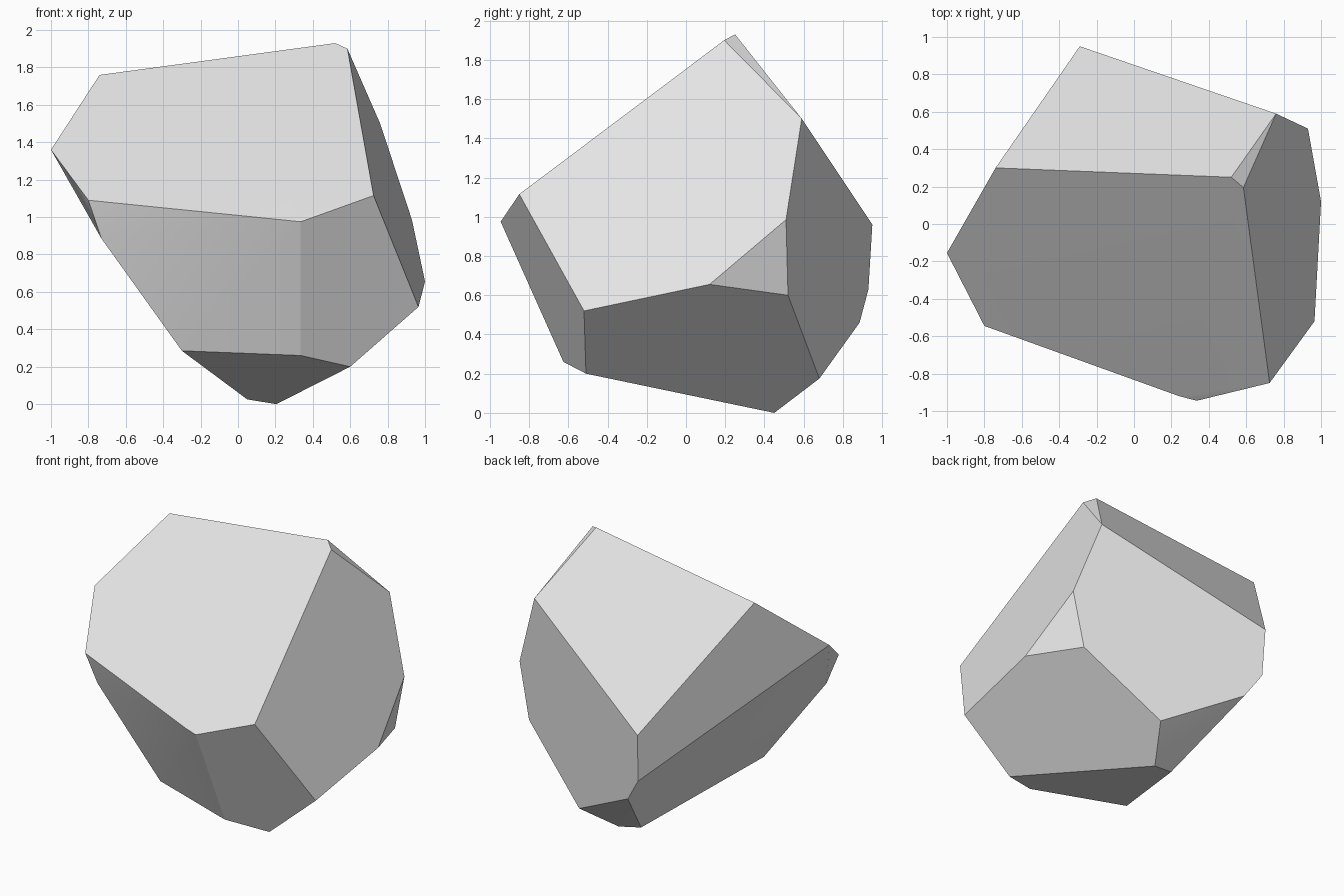
import bpy
import bmesh
import math

# Remove the default object
default_cube = bpy.data.objects.get("Cube")
if default_cube:
    bpy.data.objects.remove(default_cube, do_unlink=True)


def make_material(name, color):
    material = bpy.data.materials.new(name)
    material.use_nodes = True
    material.diffuse_color = color
    shader = material.node_tree.nodes["Principled BSDF"]
    shader.inputs["Base Color"].default_value = color
    return material


def make_boulder(name, corner_groups, material):
    """Wrap a convex faceted stone around its corner points."""
    bm = bmesh.new()
    for group in corner_groups:
        for corner in group:
            bm.verts.new(corner)
    bmesh.ops.convex_hull(bm, input=bm.verts[:], use_existing_faces=False)
    # Merge the hull triangles into broad chiselled facets
    bmesh.ops.dissolve_limit(bm, angle_limit=math.radians(3),
                             verts=bm.verts[:], edges=bm.edges[:])
    bmesh.ops.recalc_face_normals(bm, faces=bm.faces[:])
    mesh = bpy.data.meshes.new(name)
    bm.to_mesh(mesh)
    bm.free()
    mesh.materials.append(material)
    boulder = bpy.data.objects.new(name, mesh)
    bpy.context.collection.objects.link(boulder)
    return boulder


# Ridge along the top of the sloping front facet
top_ridge = [(-.74, .30, 1.76), (.52, .25, 1.93), (.585, .195, 1.90)]

# Lower rim of the sloping front facet, from one side to the other
front_rim = [(-1, -.155, 1.36), (-.8, -.545, 1.09), (.24, -.92, .985),
             (.335, -.945, .975), (.725, -.85, 1.115)]

# Corners around the steep +x side
side_corners = [(.76, .59, 1.5), (.93, .51, .985), (1, .12, .655),
                (.965, -.52, .52), (.85, .52, .6)]

# Corners around the back
back_corners = [(-.29, .95, .96), (-.28, .93, .63),
                (-.17, .885, .46), (.35, .68, .175)]

# Undercut front and the foot the stone rests on
base_corners = [(-.73, -.51, .885), (-.3, -.43, .285), (.335, -.625, .26),
                (.6, -.51, .2), (.05, .425, .025), (.205, .45, 0)]

stone_grey = make_material("stone_grey", (.8, .8, .8, 1))
boulder = make_boulder(
    "boulder",
    [top_ridge, front_rim, side_corners, back_corners, base_corners],
    stone_grey,
)

# Soften the shallow front bends while keeping the facet edges crisp
bpy.ops.object.select_all(action="DESELECT")
boulder.select_set(True)
bpy.context.view_layer.objects.active = boulder
bpy.ops.object.shade_smooth_by_angle(angle=math.radians(30))
